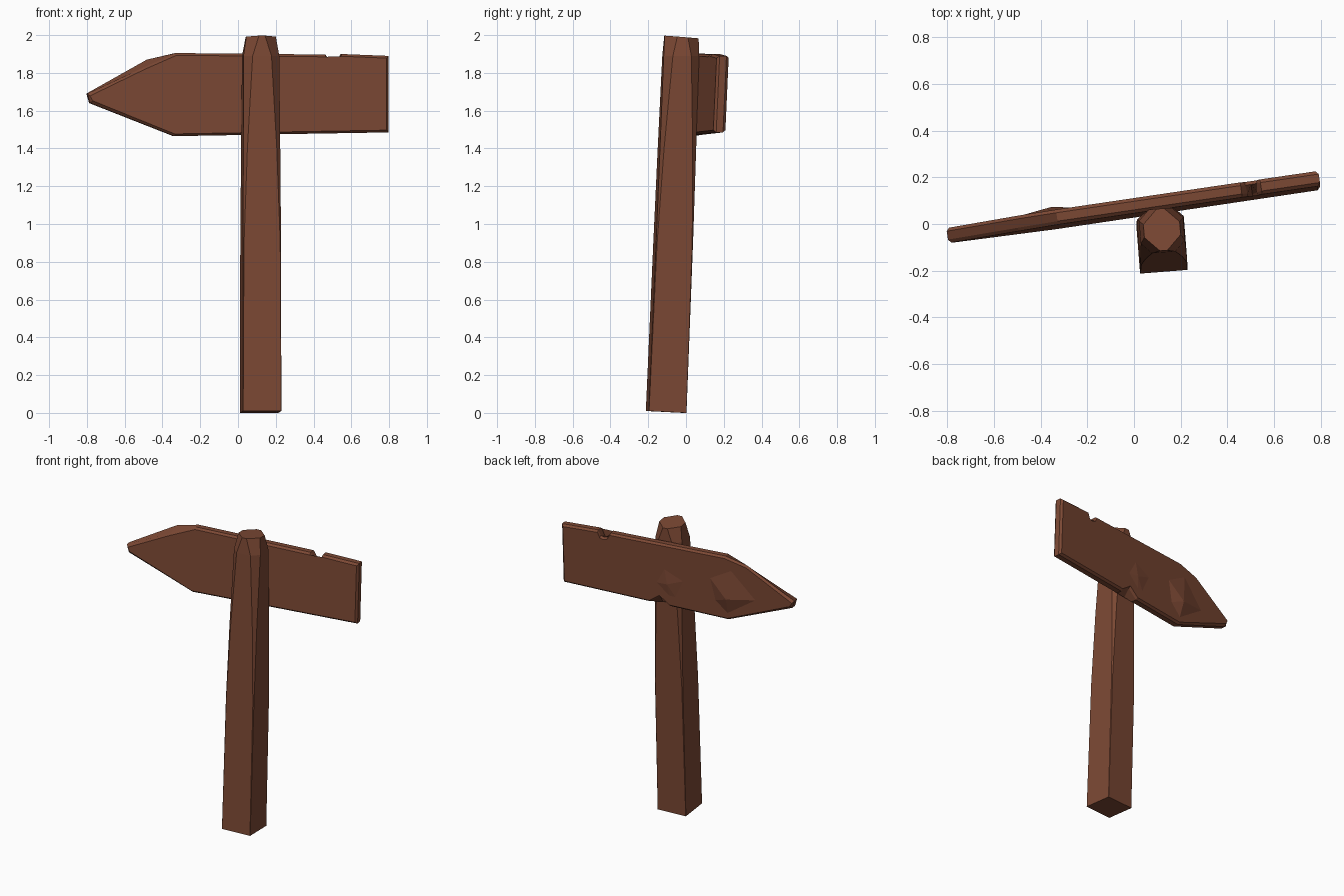
import bpy, bmesh, math
from mathutils import Matrix, Vector

if "Cube" in bpy.data.objects:
    bpy.data.objects.remove(bpy.data.objects["Cube"])

wood = bpy.data.materials.new("reddish brown wood")
wood.diffuse_color = (0.2, 0.065, 0.034, 1)
wood.use_nodes = True
wood.node_tree.nodes["Principled BSDF"].inputs["Base Color"].default_value = wood.diffuse_color


def loft(name, rings):
    """Skin equal-length rings of points and cap both ends."""
    bm = bmesh.new()
    loops = [[bm.verts.new(p) for p in ring] for ring in rings]
    n = len(loops[0])
    for a, b in zip(loops, loops[1:]):
        for i in range(n):
            j = (i + 1) % n
            bm.faces.new((a[i], a[j], b[j], b[i]))
    caps = [bm.faces.new(loops[0]), bm.faces.new(loops[-1])]
    bmesh.ops.triangulate(bm, faces=caps)
    bmesh.ops.recalc_face_normals(bm, faces=bm.faces)
    mesh = bpy.data.meshes.new(name)
    bm.to_mesh(mesh)
    bm.free()
    mesh.materials.append(wood)
    obj = bpy.data.objects.new(name, mesh)
    bpy.context.collection.objects.link(obj)
    return obj


# Leaning post: square at the foot, corners hewn away more towards the top
def post_ring(z, cy, w, d, c, tilt=0.0):
    pts = [(-w, -d + c), (-w + c, -d), (w - c, -d), (w, -d + c),
           (w, d - c), (w - c, d), (-w + c, d), (-w, d - c)]
    turn = Matrix.Rotation(math.radians(4.5), 3, 'Z')
    return [turn @ Vector((x, y, 0)) + Vector((0.12, cy, z + tilt * y)) for x, y in pts]


loft("post", [
    post_ring(0.005, -0.105, 0.102, 0.100, 0.001, -0.05),
    post_ring(0.90, -0.068, 0.101, 0.098, 0.005),
    post_ring(1.40, -0.048, 0.098, 0.096, 0.020),
    post_ring(1.89, -0.028, 0.095, 0.094, 0.045),
    post_ring(1.99, -0.024, 0.078, 0.090, 0.062, -0.08),
])

# Pointed board: front and back outlines differ at the split and the chipped edges
front = [(-0.80, 1.69), (-0.785, 1.64), (-0.34, 1.465), (0.06, 1.472), (0.13, 1.473),
         (0.20, 1.475), (0.795, 1.485), (0.795, 1.89), (0.545, 1.90), (0.525, 1.85),
         (0.505, 1.71), (0.485, 1.86), (0.46, 1.897), (-0.33, 1.905), (-0.50, 1.83)]
back = list(front)
back[4] = (0.13, 1.525)
back[9:12] = [(0.53, 1.865), (0.505, 1.858), (0.48, 1.865)]
back[14] = (-0.48, 1.87)


def board_ring(outline, depth, inset):
    pts = []
    for x, z in outline:
        x -= math.copysign(inset, x) if abs(x) > 0.7 else 0
        z -= math.copysign(inset, z - 1.68)
        # the board swings back to the right and leans with the post
        pts.append((x - 0.15 * (depth - 0.03), 0.037 + 0.148 * x + depth + 0.045 * (z - 1.68), z))
    return pts


loft("sign_board", [
    board_ring(front, 0.0, 0.012),
    board_ring(front, 0.014, 0.0),
    board_ring(back, 0.050, 0.0),
    board_ring(back, 0.064, 0.012),
])


# Raised hewn facets on the back of the board
def chip(name, base, peak, height):
    foot = board_ring(base, 0.058, 0)
    tip = Vector(board_ring([peak], 0.064 + height, 0)[0])
    top = [tip + (Vector(p) - tip) * 0.04 for p in foot]
    loft(name, [foot, top])


chip("back_ridge", [(-0.58, 1.65), (-0.34, 1.49), (-0.24, 1.58), (-0.20, 1.76), (-0.38, 1.86)],
     (-0.345, 1.62), 0.026)
chip("back_shoulder", [(-0.02, 1.49), (0.05, 1.49), (0.20, 1.62), (0.10, 1.80), (-0.12, 1.70)],
     (0.07, 1.63), 0.008)
